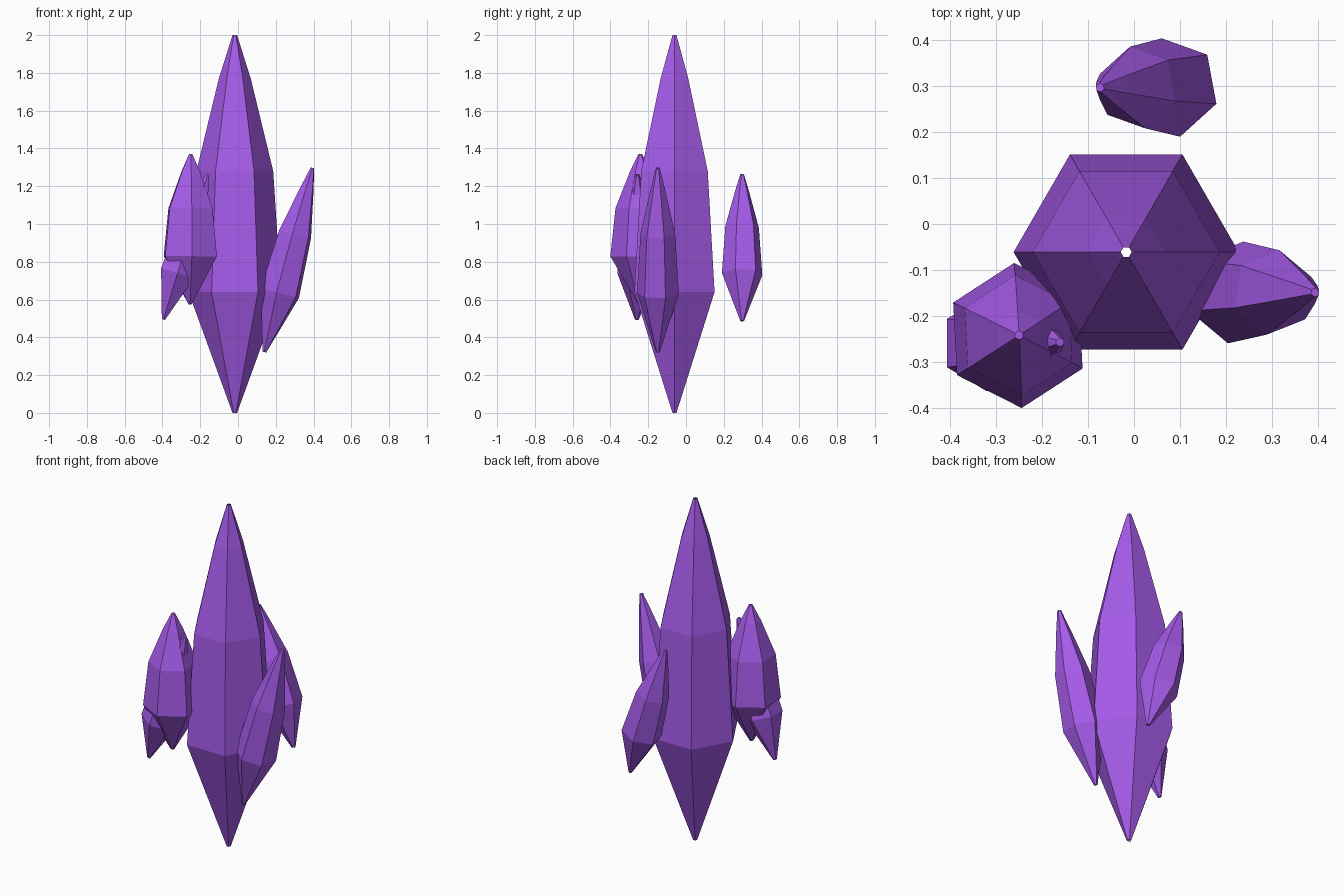
import bpy, bmesh
from math import cos, sin, pi, radians, atan2
from mathutils import Matrix, Vector

if "Cube" in bpy.data.objects:
    bpy.data.objects.remove(bpy.data.objects["Cube"])

mat = bpy.data.materials.new("purple_crystal")
mat.diffuse_color = (0.38, 0.105, 0.82, 1)
mat.use_nodes = True
mat.node_tree.nodes["Principled BSDF"].inputs["Base Color"].default_value = mat.diffuse_color

# Shared silhouette: (fraction of length, fraction of widest radius)
RINGS = [(0.32, 1.0), (0.64, 0.83), (0.885, 0.345)]


def crystal(name, bottom, top, radius, spin, tip, capped=True):
    """Six-sided shard running from bottom to top, leaning along x only."""
    a, b = Vector(bottom), Vector(top)
    d = b - a
    turn = Matrix.Rotation(atan2(d.x, d.z), 3, 'Y')
    profile = [(0, tip)] + [(t, r * radius) for t, r in RINGS] + [(1, tip)]
    bm = bmesh.new()
    loops = []
    for t, r in profile:
        angles = [radians(spin) + k * pi / 3 for k in range(6)]
        loops.append([bm.verts.new(a + d * t + turn @ Vector((r * cos(g), r * sin(g), 0)))
                      for g in angles])
    for low, high in zip(loops, loops[1:]):
        for k in range(6):
            n = (k + 1) % 6
            bm.faces.new((low[k], low[n], high[n], high[k]))
    if capped:
        bm.faces.new(loops[0][::-1])
        bm.faces.new(loops[-1])
    mesh = bpy.data.meshes.new(name)
    bm.to_mesh(mesh)
    bm.free()
    mesh.materials.append(mat)
    bpy.context.collection.objects.link(bpy.data.objects.new(name, mesh))


# Tall central shard, open at its tiny tips
crystal("main_crystal", (-0.017, -0.061, 0), (-0.017, -0.061, 2), 0.245, 0, 0.012, False)
# Smaller shards around it
crystal("right_crystal", (0.14, -0.149, 0.322), (0.394, -0.149, 1.297), 0.112, 21, 0.01)
crystal("front_left_crystal", (-0.254, -0.243, 0.575), (-0.25, -0.242, 1.37), 0.158, 33, 0.01)
crystal("back_crystal", (0.153, 0.297, 0.487), (-0.074, 0.297, 1.263), 0.109, 41, 0.01)
crystal("leaning_crystal", (-0.395, -0.26, 0.494), (-0.161, -0.257, 1.263), 0.105, 30, 0.01)
